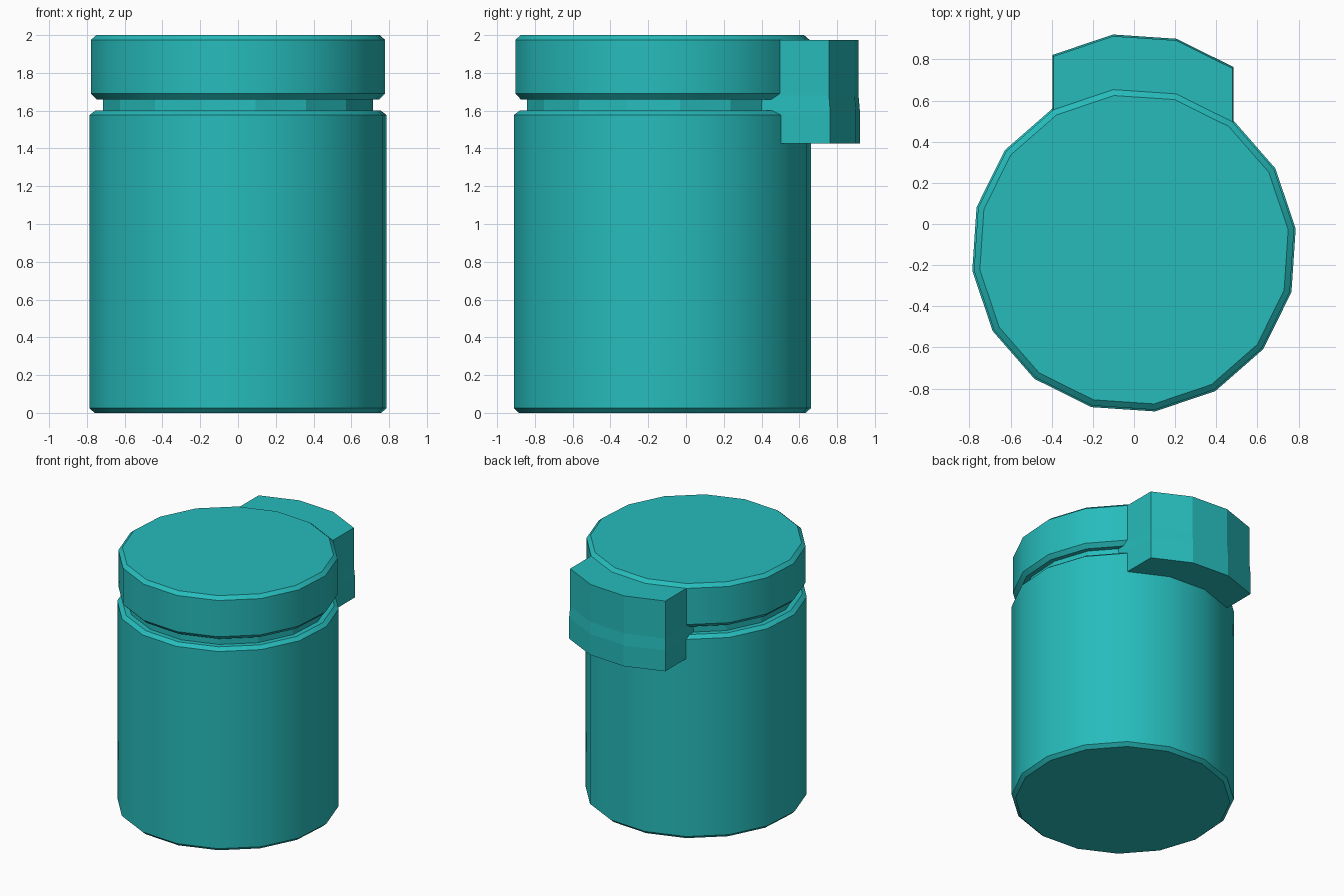
import bpy, math

if "Cube" in bpy.data.objects:
    bpy.data.objects.remove(bpy.data.objects["Cube"])

SIDES, TURN, CY = 16, math.radians(7.4), -0.125

mat = bpy.data.materials.new("teal")
mat.diffuse_color = (0.02, 0.5, 0.5, 1)
mat.use_nodes = True
mat.node_tree.nodes["Principled BSDF"].inputs["Base Color"].default_value = mat.diffuse_color


def corner(r, k):
    a = TURN + 2 * math.pi * k / SIDES
    return r * math.cos(a), CY + r * math.sin(a)


def loft(name, rings, smooth=True):
    """Closed solid through a stack of equal-length rings of points."""
    n = len(rings[0])
    verts = [p for ring in rings for p in ring]
    faces = [list(range(n))[::-1], list(range(len(verts) - n, len(verts)))]
    for j in range(len(rings) - 1):
        for i in range(n):
            k = (i + 1) % n
            faces.append([j * n + i, j * n + k, (j + 1) * n + k, (j + 1) * n + i])
    mesh = bpy.data.meshes.new(name)
    mesh.from_pydata(verts, [], faces)
    mesh.update()
    mesh.materials.append(mat)
    obj = bpy.data.objects.new(name, mesh)
    bpy.context.collection.objects.link(obj)
    if smooth:
        bpy.ops.object.select_all(action='DESELECT')
        bpy.context.view_layer.objects.active = obj
        obj.select_set(True)
        bpy.ops.object.shade_smooth_by_angle(angle=math.radians(30))
    return obj


def drum(name, profile, smooth=True):
    return loft(name, [[(*corner(r, k), z) for k in range(SIDES)]
                       for r, z in profile], smooth)


# Main container, recessed neck and lid, with chamfered rims
drum("container_body", [(0.766, 0), (0.793, 0.025), (0.793, 1.577), (0.762, 1.6)])
drum("neck", [(0.722, 1.55), (0.722, 1.7)], False)
drum("lid", [(0.756, 1.66), (0.785, 1.69), (0.785, 1.975), (0.756, 2.0)])


# Rear hinge: follows the back facets of the drum, pushed outwards
def hinge_ring(r, z):
    outer = [corner(r, k) for k in range(2, 6)]
    x0, x1 = outer[0][0], outer[-1][0]
    pts = [(x0, 0.4)] + [(x, y + 0.26) for x, y in outer] + [(x1, 0.4)]
    return [(x, y, z) for x, y in pts]


loft("hinge", [hinge_ring(r, z) for r, z in
               [(0.793, 1.425), (0.793, 1.59), (0.785, 1.68), (0.785, 1.975)]], False)
